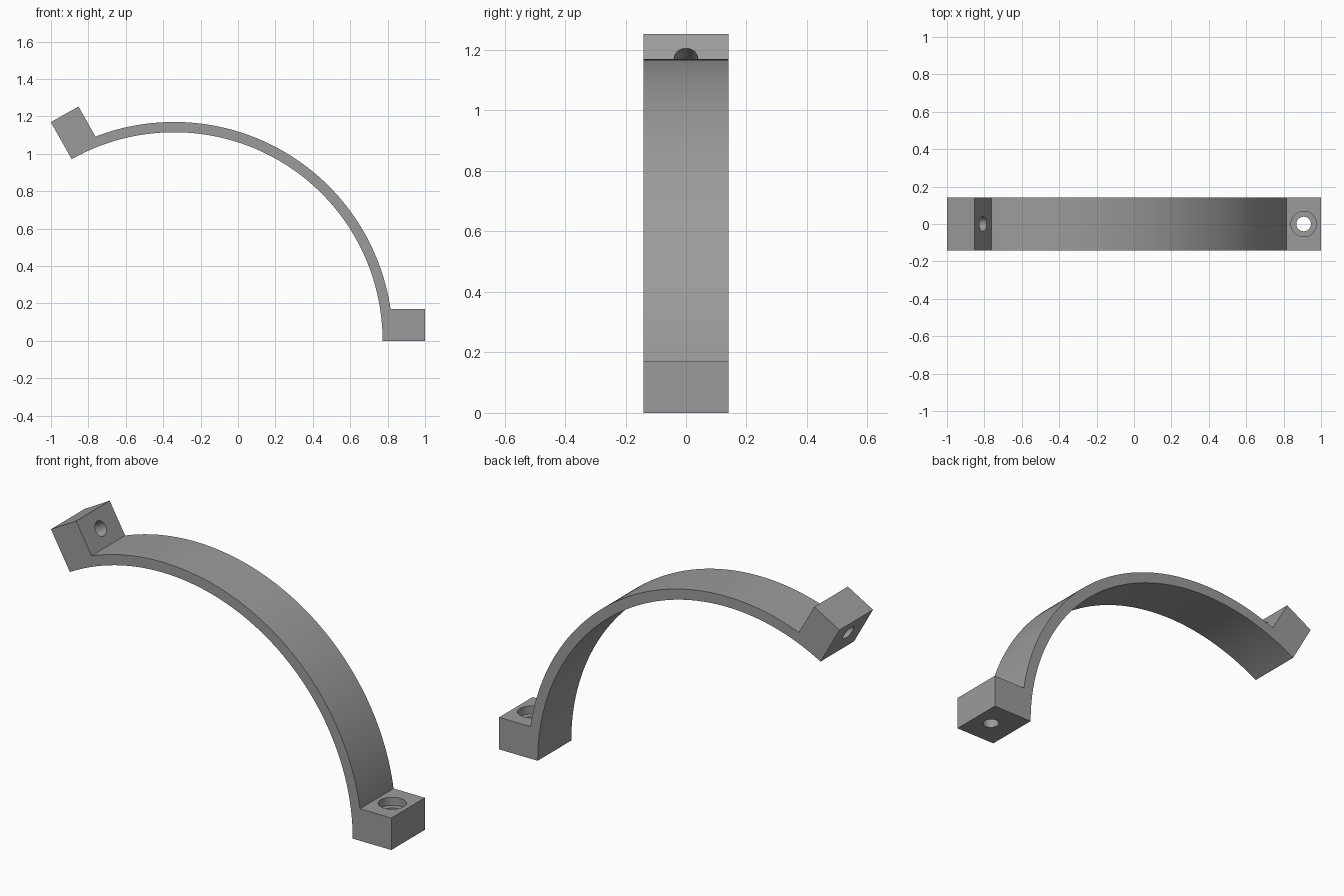
import bpy, bmesh
from math import radians, sin, cos, asin
from mathutils import Vector, Matrix

if "Cube" in bpy.data.objects:
    bpy.data.objects.remove(bpy.data.objects["Cube"])

CX = -0.342                  # arc centre on x (z = 0)
R_IN, R_OUT, R_LUG = 1.115, 1.17, 1.342
SPAN = radians(119.4)        # sweep of the clamp
LUG = 0.17                   # lug thickness
HALF_W = 0.141               # half the strap width
R_HOLE = 1.249               # bolt distance from arc centre
SEG = 72


def polar(r, a):
    return Vector((CX + r * cos(a), 0, r * sin(a)))


def cylinder(bm, radius, start, end):
    axis = end - start
    mat = Matrix.Translation((start + end) / 2) @ axis.to_track_quat('Z', 'Y').to_matrix().to_4x4()
    bmesh.ops.create_cone(bm, cap_ends=True, segments=48, radius1=radius, radius2=radius,
                          depth=axis.length, matrix=mat)


def make_object(name, bm):
    bmesh.ops.recalc_face_normals(bm, faces=bm.faces)
    mesh = bpy.data.meshes.new(name)
    bm.to_mesh(mesh)
    bm.free()
    mesh.materials.append(dark_grey)
    obj = bpy.data.objects.new(name, mesh)
    bpy.context.collection.objects.link(obj)
    return obj


dark_grey = bpy.data.materials.new("dark_grey")
dark_grey.diffuse_color = (0.33, 0.33, 0.33, 1)
dark_grey.use_nodes = True
dark_grey.node_tree.nodes["Principled BSDF"].inputs["Base Color"].default_value = dark_grey.diffuse_color

# Strap with a lug at each end: one profile extruded across the width
lug_a = asin(LUG / R_OUT)    # angle where the lug's inner face meets the strap
left_out = polar(R_LUG, SPAN)
tangent = Vector((sin(SPAN), 0, -cos(SPAN)))
profile = [polar(R_IN, SPAN * (1 - i / SEG)) for i in range(SEG + 1)]
profile += [polar(R_LUG, 0), polar(R_LUG, 0) + Vector((0, 0, LUG))]
profile += [polar(R_OUT, lug_a + (SPAN - 2 * lug_a) * i / SEG) for i in range(SEG + 1)]
profile += [left_out + tangent * LUG, left_out]

bm = bmesh.new()
face = bm.faces.new([bm.verts.new(p - Vector((0, HALF_W, 0))) for p in profile])
ext = bmesh.ops.extrude_face_region(bm, geom=[face], use_keep_orig=True)
bmesh.ops.translate(bm, vec=(0, 2 * HALF_W, 0),
                    verts=[v for v in ext['geom'] if isinstance(v, bmesh.types.BMVert)])
clamp = make_object("half_clamp", bm)

# Bolt holes through both lugs
up = Vector((0, 0, 1))
right, left = polar(R_HOLE, 0), polar(R_HOLE, SPAN)
bm = bmesh.new()
cylinder(bm, 0.039, right - up * 0.05, right + up * 0.25)
cylinder(bm, 0.039, left - tangent * 0.05, left + tangent * 0.25)
holes = make_object("hole_cutter", bm)

# Counterbore for the bolt head on the lower lug
bm = bmesh.new()
cylinder(bm, 0.068, right + up * (LUG - 0.043), right + up * 0.25)
counterbore = make_object("counterbore_cutter", bm)

bpy.context.view_layer.objects.active = clamp
clamp.select_set(True)
for cutter in (holes, counterbore):
    mod = clamp.modifiers.new("cut", 'BOOLEAN')
    mod.operation = 'DIFFERENCE'
    mod.solver = 'EXACT'
    mod.object = cutter
    bpy.ops.object.modifier_apply(modifier=mod.name)
    bpy.data.objects.remove(cutter)

bpy.ops.object.shade_smooth_by_angle(angle=radians(25))
